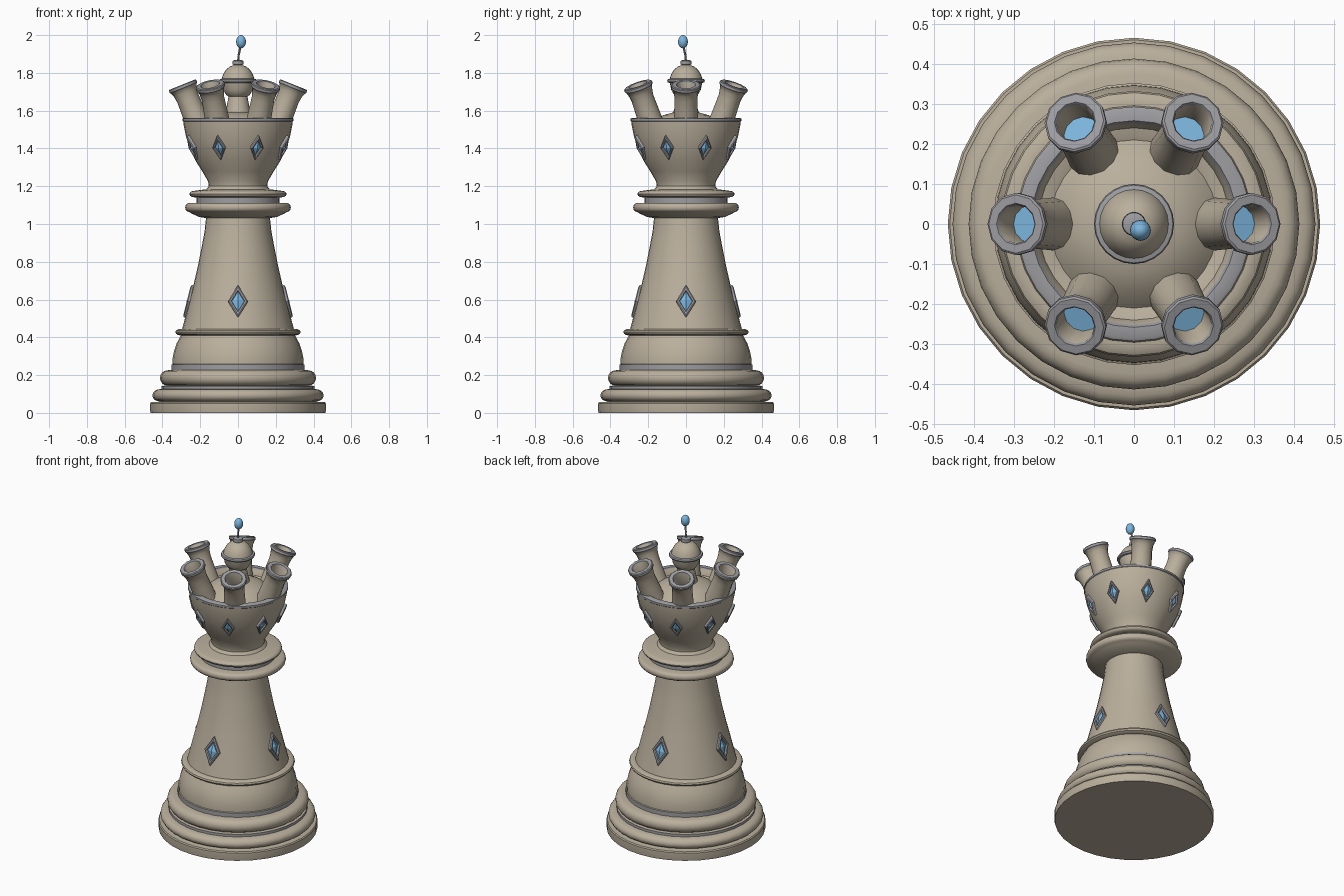
import bpy, bmesh, math
from mathutils import Matrix, Vector

if "Cube" in bpy.data.objects:
    bpy.data.objects.remove(bpy.data.objects["Cube"])


def material(name, rgb):
    m = bpy.data.materials.new(name)
    m.diffuse_color = (*rgb, 1)
    m.use_nodes = True
    m.node_tree.nodes["Principled BSDF"].inputs["Base Color"].default_value = m.diffuse_color
    return m


MATS = [material("warm_stone", (0.49, 0.43, 0.335)),
        material("grey_metal", (0.34, 0.34, 0.36)),
        material("blue_gem", (0.20, 0.46, 0.72))]
STONE, GREY, BLUE = 0, 1, 2


def finish(bm, name, matrix=Matrix(), smooth=True):
    bmesh.ops.remove_doubles(bm, verts=bm.verts, dist=1e-5)
    bmesh.ops.recalc_face_normals(bm, faces=bm.faces)
    me = bpy.data.meshes.new(name)
    bm.to_mesh(me)
    bm.free()
    for m in MATS:
        me.materials.append(m)
    if smooth:
        me.polygons.foreach_set("use_smooth", [True] * len(me.polygons))
        me.set_sharp_from_angle(angle=math.radians(35))
    ob = bpy.data.objects.new(name, me)
    ob.matrix_world = matrix
    bpy.context.collection.objects.link(ob)
    return ob


def lathe(name, profile, rule=lambda r, z: STONE, segs=32, matrix=Matrix()):
    """Turn (r, z) points about z; rule(r, z) colours each band by its middle."""
    bm = bmesh.new()
    rings = []
    for r, z in profile:
        rings.append([bm.verts.new((r * math.cos(2 * math.pi * i / segs),
                                    r * math.sin(2 * math.pi * i / segs), z))
                      for i in range(segs)])
    for k in range(len(profile) - 1):
        mat = rule((profile[k][0] + profile[k + 1][0]) / 2,
                   (profile[k][1] + profile[k + 1][1]) / 2)
        for i in range(segs):
            j = (i + 1) % segs
            f = bm.faces.new((rings[k][i], rings[k][j], rings[k + 1][j], rings[k + 1][i]))
            f.material_index = mat
    return finish(bm, name, matrix)


def bulge(r_in, r_out, z0, z1, n=8):
    """Half-ellipse moulding bulging outwards."""
    return [(r_in + (r_out - r_in) * math.sin(math.pi * i / n),
             (z0 + z1) / 2 - (z1 - z0) / 2 * math.cos(math.pi * i / n))
            for i in range(n + 1)]


def diamond(name, angle, r, z, half_w, half_h, pitch):
    """Raised grey lozenge frame with a faceted gem, facing outwards."""
    bm = bmesh.new()
    levels = [(1, -0.02), (1, 0.007), (0.86, 0.012), (0.68, 0.010), (0.62, 0.001)]
    rings = [[bm.verts.new((d, s * half_w * x, s * half_h * y))
              for x, y in ((1, 0), (0, 1), (-1, 0), (0, -1))] for s, d in levels]
    for a, b in zip(rings, rings[1:]):
        for i in range(4):
            j = (i + 1) % 4
            bm.faces.new((a[i], a[j], b[j], b[i])).material_index = GREY
    apex = bm.verts.new((0.013, 0, 0))
    for i in range(4):
        bm.faces.new((rings[-1][i], rings[-1][(i + 1) % 4], apex)).material_index = BLUE
    mtx = (Matrix.Rotation(angle, 4, 'Z') @ Matrix.Translation((r, 0, z))
           @ Matrix.Rotation(-pitch, 4, 'Y'))
    finish(bm, name, mtx, smooth=False)


# stepped base with rounded mouldings
base = [(0, 0), (0.463, 0), (0.465, 0.01), (0.465, 0.05), (0.46, 0.057), (0.42, 0.057)]
base += bulge(0.415, 0.453, 0.06, 0.125)
base += [(0.405, 0.127), (0.405, 0.143)]
base += bulge(0.375, 0.413, 0.145, 0.225)
base += [(0.352, 0.228), (0.352, 0.255), (0.347, 0.258), (0.346, 0.29), (0.338, 0.33),
         (0.324, 0.37), (0.302, 0.41)]
base += bulge(0.302, 0.332, 0.41, 0.445, 6) + [(0.2, 0.445)]
lathe("base", base, lambda r, z: GREY if 0.127 < z < 0.143 and r < 0.41
      or 0.228 <= z <= 0.255 and r < 0.36 else STONE)

# tapered shaft
lathe("shaft", [(0.297, 0.44), (0.281, 0.5), (0.261, 0.58), (0.235, 0.68), (0.212, 0.78),
                (0.192, 0.88), (0.177, 0.96), (0.168, 1.045)])

# double collar
collar = [(0.16, 1.03), (0.205, 1.037), (0.245, 1.055)] + bulge(0.262, 0.28, 1.065, 1.11, 6)
collar += [(0.22, 1.112), (0.22, 1.14)] + bulge(0.235, 0.257, 1.142, 1.175, 6)
collar += [(0.2, 1.18), (0.15, 1.185)]
lathe("collar", collar, lambda r, z: GREY if 1.112 < z < 1.14 and r < 0.225 else STONE)

# crown cup with grey rim and domed inside
cup = [(0.175, 1.175), (0.155, 1.2), (0.158, 1.225), (0.19, 1.28), (0.225, 1.335),
       (0.255, 1.4), (0.275, 1.46), (0.287, 1.52), (0.29, 1.543), (0.293, 1.546),
       (0.293, 1.558), (0.286, 1.562), (0.258, 1.562), (0.252, 1.555), (0.24, 1.52),
       (0.222, 1.515), (0.21, 1.51), (0.2, 1.52), (0.165, 1.553), (0.12, 1.576),
       (0.07, 1.59), (0, 1.595)]
lathe("crown_cup", cup, lambda r, z: GREY if z > 1.543 and r > 0.25 else STONE)

# central finial: post, bowl, ring, dome and button
finial = [(0.075, 1.57), (0.062, 1.61), (0.05, 1.675), (0.062, 1.682), (0.078, 1.71),
          (0.086, 1.747), (0.097, 1.75), (0.1, 1.758), (0.097, 1.766), (0.086, 1.769),
          (0.08, 1.79), (0.065, 1.815), (0.045, 1.833), (0.02, 1.842), (0.028, 1.844),
          (0.03, 1.852), (0.028, 1.864), (0.022, 1.867), (0, 1.867)]
lathe("finial", finial, lambda r, z: GREY if r > 0.088 or z > 1.843 else STONE, 24)

# bent wire and bead on top
points = [Vector((0, 0, 1.86)), Vector((0.004, -0.004, 1.895)), Vector((0.014, -0.014, 1.945))]
for k in range(2):
    d = points[k + 1] - points[k]
    mtx = Matrix.Translation(points[k]) @ d.to_track_quat('Z', 'Y').to_matrix().to_4x4()
    lathe(f"wire_{k + 1}", [(0, 0), (0.006, 0), (0.005, d.length), (0, d.length)],
          lambda r, z: GREY, 8, mtx)
lathe("bead", bulge(0, 0.026, -0.035, 0.035, 12), lambda r, z: BLUE, 16,
      Matrix.Translation((0.016, -0.016, 1.965)))

# six flared tubes leaning outwards, each with a gem floor
tube = [(0, -0.25), (0.066, -0.25), (0.062, -0.14), (0.06, -0.08), (0.065, -0.045),
        (0.073, -0.022), (0.078, -0.018), (0.078, -0.004), (0.073, 0), (0.052, 0),
        (0.048, -0.006), (0.047, -0.1), (0, -0.1)]


def tube_colour(r, z):
    if abs(z + 0.1) < 0.001 and r < 0.04:
        return BLUE
    return GREY if z > -0.021 and r > 0.049 else STONE


for k in range(6):
    mtx = (Matrix.Rotation(k * math.pi / 3, 4, 'Z') @ Matrix.Translation((0.295, 0, 1.738))
           @ Matrix.Rotation(math.radians(22), 4, 'Y'))
    lathe(f"crown_tube_{k + 1}", tube, tube_colour, 12, mtx)

# lozenge gems on shaft and cup
for k in range(4):
    diamond(f"shaft_gem_{k + 1}", k * math.pi / 2, 0.259, 0.59, 0.053, 0.088, math.radians(14))
for k in range(8):
    diamond(f"cup_gem_{k + 1}", (k + 0.5) * math.pi / 4, 0.259, 1.405, 0.036, 0.068,
            math.radians(-23))
